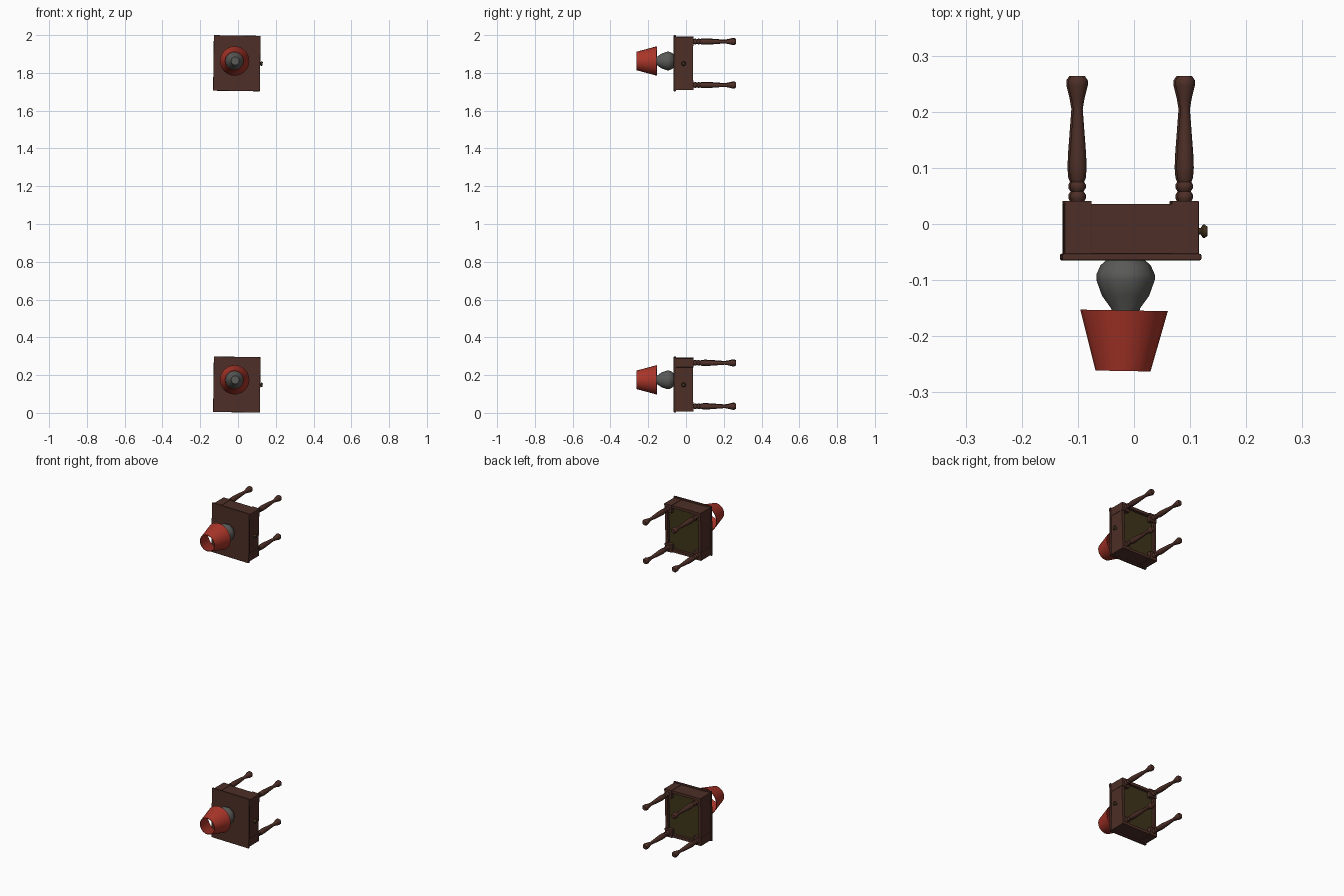
import bpy, bmesh, math
from mathutils import Matrix, Vector

if "Cube" in bpy.data.objects:
    bpy.data.objects.remove(bpy.data.objects["Cube"])

def mat(name, c):
    m = bpy.data.materials.new(name)
    m.diffuse_color = (*c, 1)
    m.use_nodes = True
    m.node_tree.nodes["Principled BSDF"].inputs["Base Color"].default_value = m.diffuse_color
    return m

WOOD = mat("dark wood", (0.075, 0.028, 0.02))
RED = mat("red shade", (0.40, 0.036, 0.022))
GREY = mat("grey ceramic", (0.10, 0.10, 0.095))
OLIVE = mat("olive lining", (0.05, 0.036, 0.011))
BRASS = mat("dark knob", (0.06, 0.035, 0.014))

TILT = Matrix.Rotation(math.radians(0.8), 4, 'Y')

def finish(name, bm, m, place, smooth=True):
    bmesh.ops.recalc_face_normals(bm, faces=bm.faces)
    bm.transform(place)
    me = bpy.data.meshes.new(name)
    bm.to_mesh(me)
    bm.free()
    me.materials.append(m)
    ob = bpy.data.objects.new(name, me)
    bpy.context.collection.objects.link(ob)
    if smooth:
        bpy.ops.object.select_all(action='DESELECT')
        ob.select_set(True)
        bpy.context.view_layer.objects.active = ob
        bpy.ops.object.shade_smooth_by_angle(angle=math.radians(40))
    return ob

def box(name, lo, hi, m, place, bevel=0.0):
    bm = bmesh.new()
    bmesh.ops.create_cube(bm, size=1)
    for v in bm.verts:
        v.co = Vector([lo[i] if v.co[i] < 0 else hi[i] for i in range(3)])
    if bevel:
        bmesh.ops.bevel(bm, geom=bm.edges[:], offset=bevel, segments=2,
                        profile=0.5, affect='EDGES')
    return finish(name, bm, m, place, False)

def lathe(name, prof, segs, m, place, closed=False, smooth=True):
    """Revolve (radius, y) points around the y axis."""
    bm = bmesh.new()
    rings = [[bm.verts.new((r * math.cos(2 * math.pi * i / segs), y,
                            r * math.sin(2 * math.pi * i / segs)))
              for i in range(segs)] for r, y in prof]
    pairs = list(zip(rings, rings[1:]))
    if closed:
        pairs.append((rings[-1], rings[0]))
    for a, b in pairs:
        for i in range(segs):
            j = (i + 1) % segs
            bm.faces.new((a[i], a[j], b[j], b[i]))
    if not closed:
        bm.faces.new(rings[0])
        bm.faces.new(rings[-1])
    return finish(name, bm, m, place, smooth)

LEG = [(.011, .04), (.014, .046), (.014, .052), (.010, .058), (.014, .064),
       (.014, .070), (.011, .075), (.014, .082), (.0155, .10), (.0145, .125),
       (.0115, .165), (.0085, .205), (.012, .225), (.0175, .247),
       (.0175, .256), (.012, .264)]
KNOB = [(.006, 0), (.006, .007), (.012, .011), (.012, .014), (.008, .019)]
BASE = [(.034, -.064), (.045, -.074), (.052, -.090), (.052, -.100),
        (.042, -.128), (.026, -.150), (.022, -.166)]
SHADE = [(.078, -.154), (.049, -.262), (.046, -.262), (.075, -.154)]

def side_table(tag, z, lamp_z):
    P = Matrix.Translation((-.006, 0, z)) @ TILT
    # table top
    box(tag + "_table_top", (-.124, -.065, -.147), (.124, -.053, .147), WOOD, P, .003)
    # corner posts and turned legs
    for sx in (-1, 1):
        for sz in (-1, 1):
            x, zz = sx * .0955, sz * .117
            box(tag + "_corner_post", (x - .024, -.054, zz - .024),
                (x + .024, .041, zz + .024), WOOD, P, .001)
            lathe(tag + "_leg", LEG, 12, WOOD, P @ Matrix.Translation((x, 0, sz * .115)))
    # aprons
    for s in (-1, 1):
        a, b = sorted((s * .118, s * .102))
        box(tag + "_side_apron", (a, -.054, -.095), (b, .036, .095), WOOD, P)
        a, b = sorted((s * .139, s * .123))
        box(tag + "_end_apron", (-.073, -.054, a), (.073, .036, b), WOOD, P)
    # lining seen from underneath
    box(tag + "_drawer_bottom", (-.104, .010, -.125), (.104, .020, .125), OLIVE, P)
    # drawer knob
    lathe(tag + "_knob", KNOB, 12, BRASS, P @ Matrix.Translation((.118, -.013, 0))
          @ Matrix.Rotation(-math.pi / 2, 4, 'Z'))
    # lamp
    L = Matrix.Translation((-.015, 0, lamp_z))
    lathe(tag + "_lamp_base", BASE, 10, GREY, L)
    lathe(tag + "_lamp_shade", SHADE, 24, RED,
          L @ Matrix.Rotation(math.radians(-1), 4, 'Z'), closed=True)

side_table("lower", .150, .175)
side_table("upper", 1.851, 1.863)
